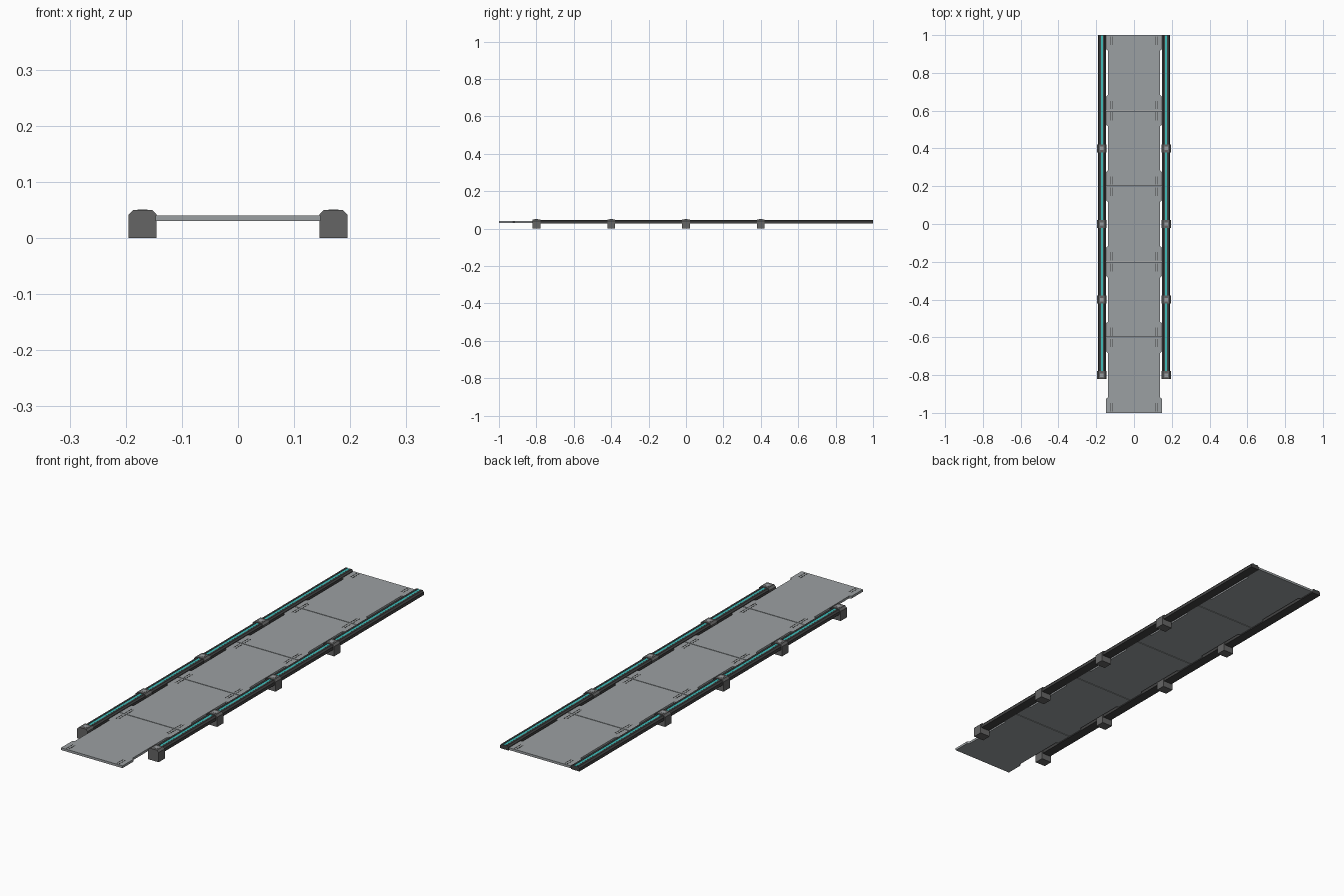
import bpy, bmesh

if "Cube" in bpy.data.objects:
    bpy.data.objects.remove(bpy.data.objects["Cube"])


def material(name, rgb):
    m = bpy.data.materials.new(name)
    m.diffuse_color = (*rgb, 1)
    m.use_nodes = True
    m.node_tree.nodes["Principled BSDF"].inputs["Base Color"].default_value = m.diffuse_color
    return m


GREY = material("deck grey", (0.33, 0.35, 0.36))
DARK = material("rail charcoal", (0.055, 0.055, 0.055))
MID = material("bracket grey", (0.13, 0.13, 0.13))
TEAL = material("teal strip", (0.05, 0.52, 0.50))


def prism(name, pts, axis, a, b, mat):
    """Extrude a closed 2D outline along y or z from a to b."""
    bm = bmesh.new()
    place = (lambda p, t: (p[0], t, p[1])) if axis == "y" else (lambda p, t: (p[0], p[1], t))
    lo = [bm.verts.new(place(p, a)) for p in pts]
    hi = [bm.verts.new(place(p, b)) for p in pts]
    bm.faces.new(lo)
    bm.faces.new(hi)
    n = len(pts)
    for i in range(n):
        bm.faces.new((lo[i], lo[(i + 1) % n], hi[(i + 1) % n], hi[i]))
    bmesh.ops.recalc_face_normals(bm, faces=bm.faces)
    me = bpy.data.meshes.new(name)
    bm.to_mesh(me)
    bm.free()
    me.materials.append(mat)
    ob = bpy.data.objects.new(name, me)
    bpy.context.collection.objects.link(ob)
    return ob


def rect(x0, x1, y0, y1):
    return [(x0, y0), (x1, y0), (x1, y1), (x0, y1)]


# Deck panels, wider at the corner tabs
W, N, C = 0.147, 0.138, 0.008
for i in range(5):
    y0, y1 = -1 + 0.4 * i, -0.6 + 0.4 * i
    a = y0 + (0.0015 if i else 0)
    b = y1 - (0.0015 if i < 4 else 0)
    right = [(W, a), (W, y0 + 0.075), (N, y0 + 0.075 + C),
             (N, y1 - 0.075 - C), (W, y1 - 0.075), (W, b)]
    outline = right + [(-x, y) for x, y in reversed(right)]
    prism("deck_panel", outline, "z", 0.03, 0.04, GREY)
    # Paired slots beside each tab
    for s in (-1, 1):
        for x in (0.115, 0.126):
            for c in (y0 + 0.03, y1 - 0.03):
                prism("deck_slot", rect(s * x - 0.0015, s * x + 0.0015, c - 0.022, c + 0.022),
                      "z", 0.0395, 0.0405, DARK)

for s in (-1, 1):
    # Side rail with chamfered top and a groove for the light strip
    prof = [(0.149, 0.027), (0.190, 0.027), (0.190, 0.040), (0.184, 0.047), (0.176, 0.047),
            (0.176, 0.044), (0.163, 0.044), (0.163, 0.047), (0.155, 0.047), (0.149, 0.041)]
    prism("side_rail", [(s * x, z) for x, z in prof], "y", -0.8, 1, DARK)
    prism("light_strip", [(s * x, z) for x, z in rect(0.164, 0.175, 0.0435, 0.0465)],
          "y", -0.799, 0.999, TEAL)
    # Support brackets clamping the rail
    block = [(0.145, 0), (0.195, 0), (0.195, 0.042), (0.187, 0.05), (0.153, 0.05), (0.145, 0.042)]
    for y in (-0.8, -0.4, 0, 0.4):
        prism("support_bracket", [(s * x, z) for x, z in block], "y", y - 0.021, y + 0.021, MID)
        prism("bracket_cap", [(s * x, y2) for x, y2 in rect(0.161, 0.179, y - 0.009, y + 0.009)],
              "z", 0.0495, 0.0505, GREY)
